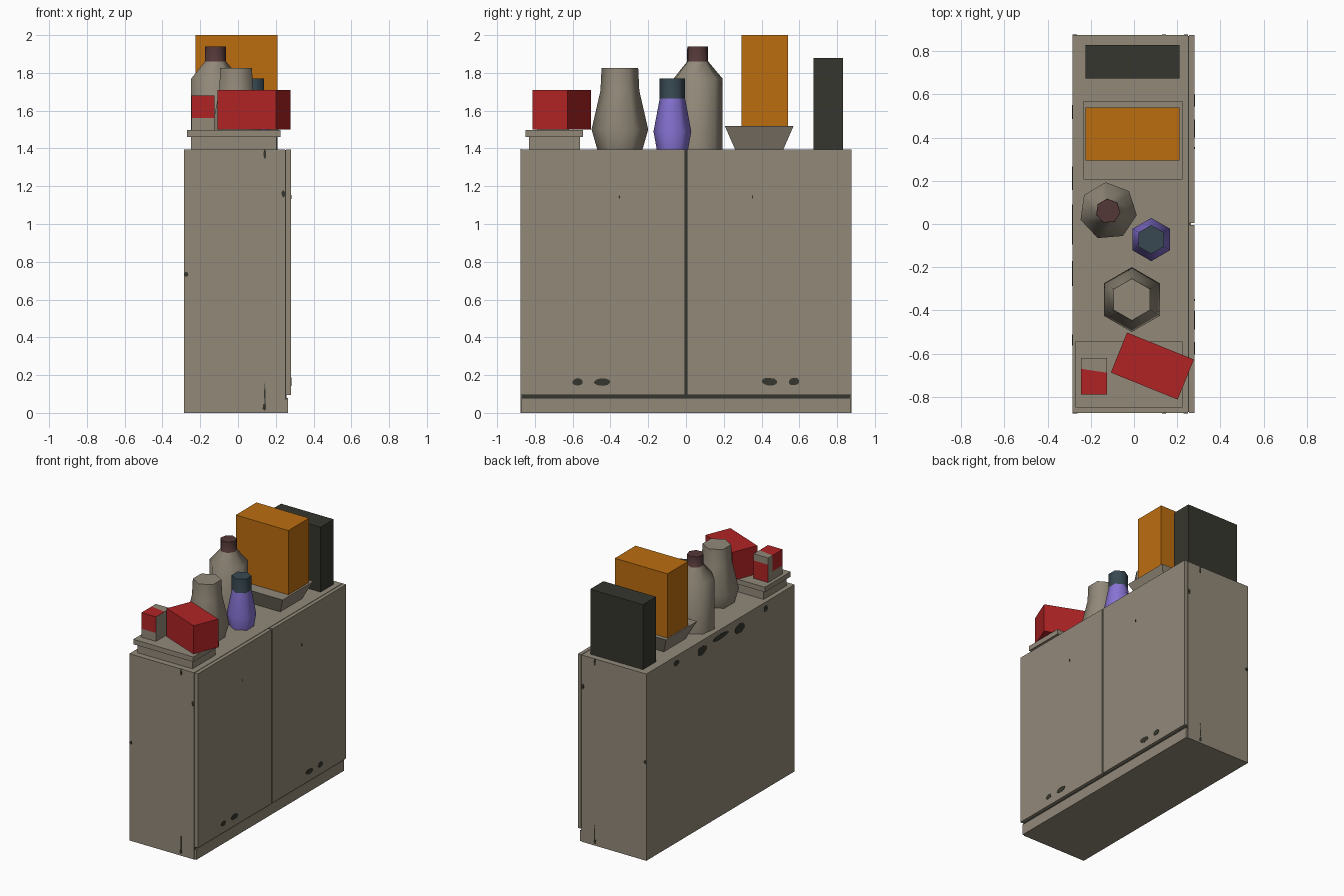
import bpy, bmesh, math, random
from mathutils import Matrix, Vector

if "Cube" in bpy.data.objects:
    bpy.data.objects.remove(bpy.data.objects["Cube"])

random.seed(4)
TOP = 1.395


def material(name, r, g, b):
    lin = lambda c: ((c / 255 + 0.055) / 1.055) ** 2.4 if c > 10 else c / 255 / 12.92
    m = bpy.data.materials.new(name)
    m.diffuse_color = (lin(r), lin(g), lin(b), 1)
    m.use_nodes = True
    m.node_tree.nodes["Principled BSDF"].inputs["Base Color"].default_value = m.diffuse_color
    return m


TAN = material("warm grey", 146, 137, 121)
DARK = material("charcoal", 54, 54, 46)
ORANGE = material("orange", 188, 109, 16)
RED = material("red", 176, 36, 37)
PURPLE = material("violet", 135, 115, 212)
SLATE = material("slate", 56, 73, 82)
BROWN = material("dark brown", 83, 55, 55)


def finish(name, bm, *mats):
    bmesh.ops.recalc_face_normals(bm, faces=bm.faces)
    me = bpy.data.meshes.new(name)
    bm.to_mesh(me)
    bm.free()
    for m in mats:
        me.materials.append(m)
    ob = bpy.data.objects.new(name, me)
    bpy.context.collection.objects.link(ob)
    return ob


def box_bm(x0, x1, y0, y1, z0, z1):
    bm = bmesh.new()
    bmesh.ops.create_cube(bm, size=1)
    for v in bm.verts:
        v.co = Vector((x1 if v.co.x > 0 else x0, y1 if v.co.y > 0 else y0, z1 if v.co.z > 0 else z0))
    return bm


def box(name, mat, *dims):
    return finish(name, box_bm(*dims), mat)


def lathe(name, centre, sides, phase, profile, mats, cap_z=9):
    """Low-poly bottle: rings of (radius, z); faces above cap_z use the second material."""
    bm = bmesh.new()
    rings = [[bm.verts.new((centre[0] + r * math.cos(phase + i * math.tau / sides),
                            centre[1] + r * math.sin(phase + i * math.tau / sides), z))
              for i in range(sides)] for r, z in profile]
    bm.faces.new(rings[0])
    bm.faces.new(rings[-1])
    for a, b in zip(rings, rings[1:]):
        for i in range(sides):
            j = (i + 1) % sides
            bm.faces.new((a[i], a[j], b[j], b[i]))
    for f in bm.faces:
        high = f.calc_center_median().z > cap_z
        f.material_index = int(high)
        f.smooth = not high
    ob = finish(name, bm, *mats)
    ob.data.set_sharp_from_angle(angle=math.radians(62))
    return ob


def stain(name, axis, at, u, z, w, h):
    """Thin irregular dark chip on a wall; axis is the wall's normal, at its position."""
    bm = bmesh.new()
    bmesh.ops.create_cone(bm, cap_ends=True, segments=10, radius1=0.54, radius2=0.54, depth=0.006)
    jitter = [random.uniform(0.85, 1.1) for _ in range(10)]
    for v in bm.verts:
        k = jitter[round(math.atan2(v.co.y, v.co.x) / math.tau * 10) % 10]
        p, q = u + v.co.x * w * k, z + v.co.y * h * k
        v.co = (at + v.co.z, p, q) if axis == "x" else (p, at + v.co.z, q)
    finish(name, bm, DARK)


# Cabinet: carcass, dark shadow gap, plinth and two doors
box("cabinet_body", TAN, -0.285, 0.25, -0.875, 0.875, 0, TOP)
box("door_gap_backing", DARK, 0.249, 0.256, -0.87, 0.87, 0.07, TOP - 0.004)
for s, side in ((-1, "left"), (1, "right")):
    y0, y1 = sorted((s * 0.005, s * 0.875))
    box("door_" + side, TAN, 0.254, 0.281, y0, y1, 0.095, TOP)
    y0, y1 = sorted((s * 0.001, s * 0.87))
    box("plinth_" + side, TAN, 0.25, 0.265, y0, y1, 0, 0.08)

    # Chipped paint on doors and end walls
    stain("door_chip_small", "x", 0.280, s * 0.573, 0.165, 0.055, 0.036)
    stain("door_chip_large", "x", 0.280, s * 0.442, 0.165, 0.085, 0.038)
    stain("door_chip_tiny", "x", 0.280, s * 0.352, 1.143, 0.008, 0.018)
    for x, z, w, h in ((0.142, 1.37, 0.013, 0.045), (0.14, 0.03, 0.018, 0.04), (0.142, 0.09, 0.006, 0.13),
                       (0.24, 1.16, 0.018, 0.035), (-0.274, 0.735, 0.02, 0.025)):
        stain("end_chip", "y", s * 0.874, x, z, w, h)

# Chips along the top of the back wall
for y, z, w, h in ((0.52, 1.34, 0.06, 0.035), (0.217, 1.32, 0.11, 0.06), (0.005, 1.34, 0.18, 0.035),
                   (-0.23, 1.318, 0.11, 0.065), (-0.535, 1.345, 0.05, 0.04)):
    stain("back_chip", "x", -0.284, y, z, w, h)

# Large cartons and flared tray
box("dark_carton", DARK, -0.225, 0.21, 0.675, 0.83, TOP, 1.88)
box("orange_carton", ORANGE, -0.225, 0.21, 0.295, 0.54, 1.52, 2.0)
bm = box_bm(-0.235, 0.225, 0.205, 0.57, TOP, 1.52)
for v in bm.verts:
    if v.co.z < 1.45:
        v.co.x = -0.005 + (v.co.x + 0.005) * 0.75
        v.co.y = 0.3875 + (v.co.y - 0.3875) * 0.70
finish("flared_tray", bm, TAN)

# Bottles and vase
lathe("tall_bottle", (-0.12, 0.06), 7, math.radians(-8),
      ((0.134, TOP), (0.134, 1.77), (0.058, 1.86), (0.057, 1.94)), (TAN, BROWN), 1.87)
lathe("violet_bottle", (0.08, -0.072), 6, math.pi / 2,
      ((0.083, TOP), (0.1, 1.49), (0.067, 1.665), (0.067, 1.77)), (PURPLE, SLATE), 1.67)
lathe("vase", (-0.01, -0.35), 6, math.pi / 2,
      ((0.12, TOP), (0.15, 1.5), (0.103, 1.705), (0.097, 1.825)), (TAN,))

# Lidded flat case with boxes on it
box("case_base", TAN, -0.25, 0.205, -0.83, -0.56, TOP, 1.46)
box("case_lid", TAN, -0.27, 0.225, -0.85, -0.545, 1.46, 1.497)
bm = box_bm(-0.167, 0.167, -0.1, 0.1, 1.499, 1.71)
bm.transform(Matrix.Translation((0.085, -0.658, 0)) @ Matrix.Rotation(math.radians(-22), 4, "Z"))
finish("red_box", bm, RED)

# Small two-tone box, cut so the label covers part of each side
bm = box_bm(-0.245, -0.125, -0.79, -0.62, 1.497, 1.68)
for co, no in (((-0.185, -0.68, 0), (0.15, 1, 0)), ((0, 0, 1.56), (0, 0, 1)), ((0, 0, 1.63), (0, 0, 1))):
    bmesh.ops.bisect_plane(bm, geom=bm.verts[:] + bm.edges[:] + bm.faces[:], plane_co=co, plane_no=no)
bm.normal_update()
for f in bm.faces:
    c = f.calc_center_median()
    if f.normal.y > 0.9:
        red = c.z < 1.63
    else:
        red = c.y < -0.68 and c.z > 1.56 and f.normal.x < 0.9
    f.material_index = int(red)
finish("small_box", bm, TAN, RED)
